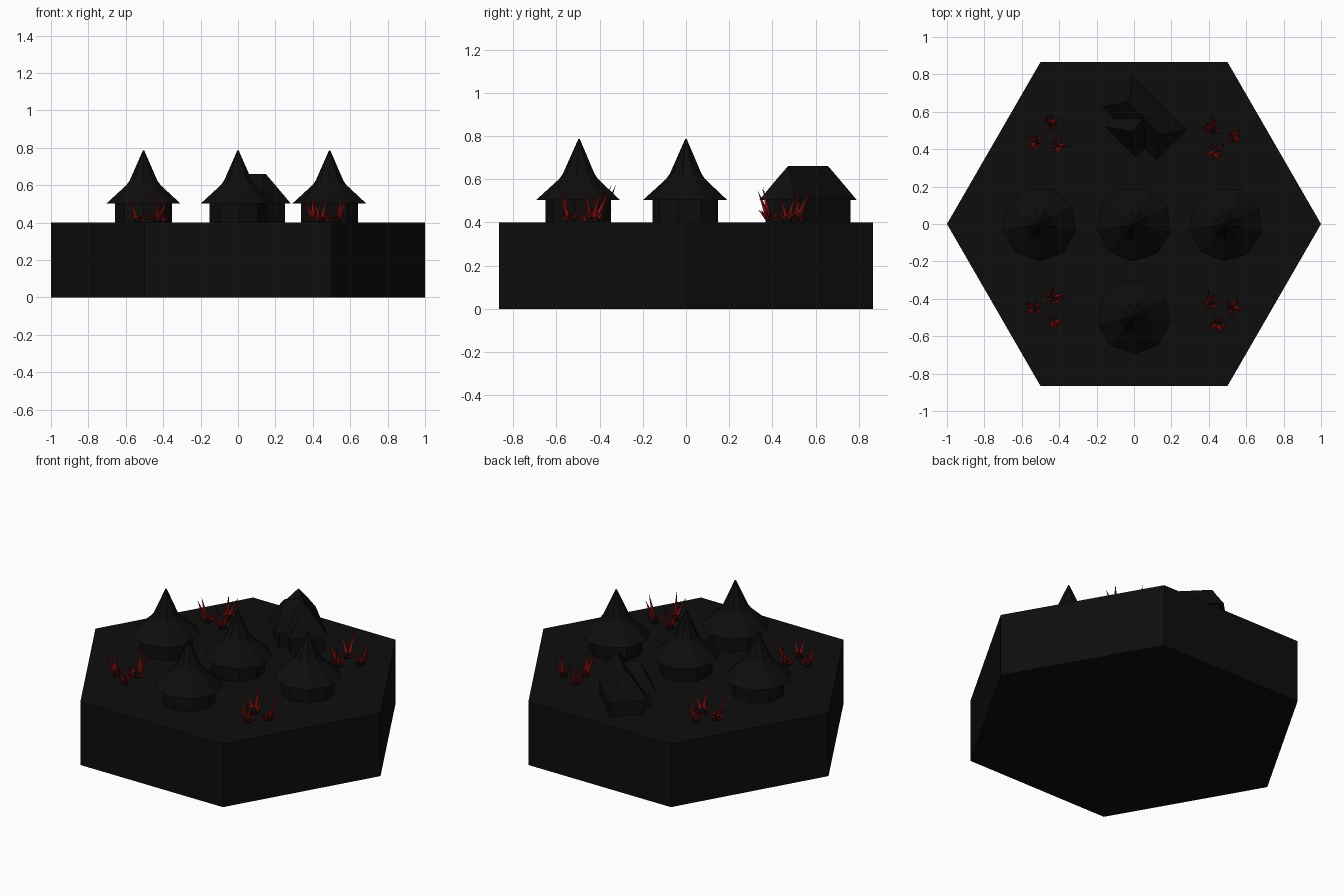
import bpy, bmesh, math, random
from mathutils import Vector, Matrix

random.seed(4)
if "Cube" in bpy.data.objects:
    bpy.data.objects.remove(bpy.data.objects["Cube"])

GROUND = 0.4


def material(name, color):
    m = bpy.data.materials.new(name)
    m.use_nodes = True
    m.diffuse_color = (*color, 1)
    m.node_tree.nodes["Principled BSDF"].inputs["Base Color"].default_value = (*color, 1)
    return m


charcoal = material("charcoal", (0.004, 0.004, 0.004))
red = material("crystal red", (0.23, 0.006, 0.006))


def finish(name, bm, mat):
    bmesh.ops.recalc_face_normals(bm, faces=bm.faces)
    mesh = bpy.data.meshes.new(name)
    bm.to_mesh(mesh)
    bm.free()
    mesh.materials.append(mat)
    obj = bpy.data.objects.new(name, mesh)
    bpy.context.collection.objects.link(obj)
    return obj


def loft(name, rings, mat, place=Matrix()):
    """Skin a stack of rings that share a point count, capping both ends."""
    bm = bmesh.new()
    rows = [[bm.verts.new(place @ Vector(p)) for p in ring] for ring in rings]
    for low, high in zip(rows, rows[1:]):
        for i in range(len(low)):
            j = (i + 1) % len(low)
            bm.faces.new((low[i], low[j], high[j], high[i]))
    bm.faces.new(rows[0][::-1])
    bm.faces.new(rows[-1])
    return finish(name, bm, mat)


def polygon(radius, z, sides):
    return [(radius * math.cos(math.tau * i / sides),
             radius * math.sin(math.tau * i / sides), z) for i in range(sides)]


def rectangle(a, b, z):
    return [(-a, -b, z), (a, -b, z), (a, b, z), (-a, b, z)]


# Hexagonal ground tile
loft("ground_tile", [polygon(1, 0, 6), polygon(1, GROUND, 6)], charcoal)

# Round huts with flared pointed roofs
SIDES = 9
huts = [("left_hut", 0.49, 0, -13), ("right_hut", -0.505, 0, -11),
        ("centre_hut", 0, 0, -12), ("front_hut", 0, -0.495, -8)]
for name, x, y, turn in huts:
    place = Matrix.Translation((x, y, 0)) @ Matrix.Rotation(math.radians(turn), 4, 'Z')
    loft(name + "_wall", [polygon(0.155, z, SIDES) for z in (GROUND, 0.51)], charcoal, place)
    roof = [(0.2, 0.503), (0.093, 0.6), (0.075, 0.625), (0.004, 0.785)]
    loft(name + "_roof", [polygon(r, z, SIDES) for r, z in roof], charcoal, place)

# Long house at the back with a side wing, both under broken hip roofs
wings = [("house_main", 0.055, 0.565, -45, 0.205), ("house_wing", 0.013, 0.523, 45, 0.12)]
for name, x, y, turn, half in wings:
    place = Matrix.Translation((x, y, 0)) @ Matrix.Rotation(math.radians(turn), 4, 'Z')
    loft(name + "_wall", [rectangle(half - 0.028, 0.1, z) for z in (GROUND, 0.51)],
         charcoal, place)
    loft(name + "_roof", [rectangle(half, 0.115, 0.503),
                          rectangle(half - 0.05, 0.05, 0.6),
                          rectangle(half - 0.075, 0.002, 0.66)], charcoal, place)


def add_spike(bm, base, direction, length, radius):
    """Four-sided crystal shard, widest a little above its root."""
    turn = direction.to_track_quat('Z', 'Y').to_matrix().to_4x4()
    place = Matrix.Translation(base) @ turn
    for depth, r1, r2, offset in ((0.25, 0.5, 1, 0.125), (0.75, 1, 0, 0.625)):
        bmesh.ops.create_cone(bm, cap_ends=False, segments=4, radius1=r1 * radius,
                              radius2=r2 * radius, depth=depth * length,
                              matrix=place @ Matrix.Translation((0, 0, offset * length)))
    bmesh.ops.remove_doubles(bm, verts=bm.verts, dist=0.0001)


# Crystal patches: three bunches of shards on small dark rocks
patches = [("back_right", -0.46, 0.465, 80), ("back_left", 0.46, 0.455, 130),
           ("front_right", -0.465, -0.455, 60), ("front_left", 0.46, -0.465, 20)]
for name, px, py, turn in patches:
    shards, rocks = bmesh.new(), bmesh.new()
    for k in range(3):
        angle = math.radians(turn + 120 * k)
        out = Vector((math.cos(angle), math.sin(angle), 0))
        centre = Vector((px, py, GROUND)) + out * 0.07
        bmesh.ops.create_icosphere(rocks, subdivisions=1, radius=0.026,
                                   matrix=Matrix.Translation(centre + Vector((0, 0, 0.012))))
        # Two tall shards lean away from the patch centre
        for side in (-0.3, 0.25):
            lean = out * 0.32 + Vector((-out.y, out.x, 0)) * side + Vector((0, 0, 1))
            add_spike(shards, centre, lean, random.uniform(0.14, 0.19), 0.012)
        # Short shards fan out around the rock
        for i in range(9):
            a = math.tau * i / 9 + random.uniform(-0.2, 0.2)
            lean = Vector((math.cos(a), math.sin(a), random.uniform(0.4, 1.5)))
            add_spike(shards, centre, lean, random.uniform(0.055, 0.085), 0.009)
    finish(name + "_crystals", shards, red)
    finish(name + "_rocks", rocks, charcoal)
